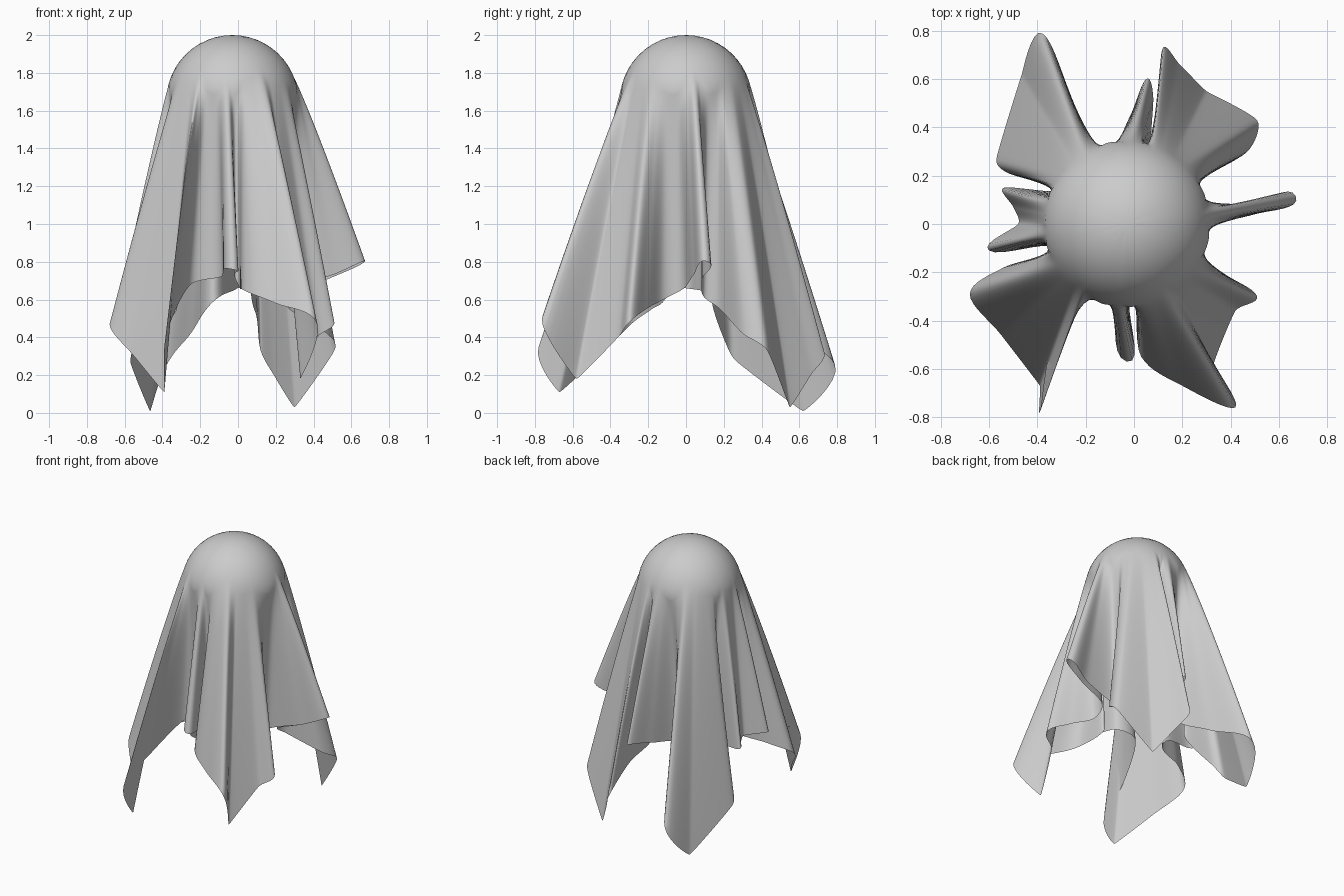
import bpy, bmesh, math
from mathutils import Vector

if "Cube" in bpy.data.objects:
    bpy.data.objects.remove(bpy.data.objects["Cube"])

# Dome that carries the cloth
C, R = Vector((-0.03, 0, 1.65)), 0.35
STEPS, DOME_ROWS, SKIRT_ROWS = 8, 10, 24

# Hem control points, counter-clockwise from the right side: crests, valleys, corners
right_back = [(.27, -.01, .66), (.50, .04, .73), (.67, .115, .80), (.48, .085, .71),
              (.26, .09, .62), (.27, .18, .55), (.47, .30, .42), (.51, .43, .33),
              (.30, .55, .03), (.19, .66, .20), (.12, .73, .33), (.10, .52, .50)]
back_left = [(.07, .28, .62), (.08, .52, .66), (.05, .60, .68), (-.02, .44, .65),
             (-.14, .25, .58), (-.25, .50, .42), (-.38, .79, .25), (-.465, .62, .01),
             (-.57, .27, .27), (-.52, .21, .37), (-.32, .14, .57)]
left_front = [(-.54, .15, .63), (-.50, .07, .65), (-.48, .00, .66), (-.60, -.11, .68),
              (-.34, -.10, .62), (-.54, -.18, .55), (-.68, -.29, .47), (-.55, -.46, .30),
              (-.39, -.67, .11), (-.39, -.78, .35), (-.35, -.53, .50), (-.25, -.28, .68)]
front_right = [(-.09, -.30, .72), (-.03, -.57, .76), (-.01, -.32, .70), (.03, -.55, .65),
               (.20, -.67, .58), (.42, -.76, .47), (.33, -.58, .18), (.42, -.36, .40),
               (.51, -.30, .48), (.38, -.21, .55), (.25, -.12, .60)]
ctrl = [Vector(p) for p in right_back + back_left + left_front + front_right]


def smooth_loop(pts, steps):
    """Closed Hermite curve with short tangents; the four cloth corners stay sharp."""
    n, out = len(pts), []

    def tangent(i):
        a, b, c = pts[i - 1], pts[i % n], pts[(i + 1) % n]
        if b.z < 0.19:
            return (c - a) * 0.08
        return (c - a).normalized() * min((b - a).length, (c - b).length)
    for i in range(n):
        p, q, m, k = pts[i], pts[(i + 1) % n], tangent(i), tangent((i + 1) % n)
        for s in range(steps):
            t = s / steps
            out.append(p * (2*t**3 - 3*t*t + 1) + m * (t**3 - 2*t*t + t)
                       + q * (3*t*t - 2*t**3) + k * (t**3 - t*t))
    return out


hem = smooth_loop(ctrl, STEPS)
N = len(hem)

# Azimuth of every cloth column on the dome: hem azimuth, unwrapped and averaged
az = []
for p in hem:
    a = math.atan2(p.y - C.y, p.x - C.x)
    if az:
        a += math.tau * round((az[-1] - a) / math.tau)
    az.append(a)
dev = [a - math.tau * i / N for i, a in enumerate(az)]
W = 14
for _ in range(3):
    dev = [sum(dev[(i + k) % N] for k in range(-W, W + 1)) / (2*W + 1) for i in range(N)]
az = [d + math.tau * i / N for i, d in enumerate(dev)]

# Draped cloth: each column follows the dome, then leaves it and bulges down to the hem
bm = bmesh.new()
apex = bm.verts.new(C + Vector((0, 0, R)))
cols = []
for p, a in zip(hem, az):
    d = p - C
    reach = math.hypot(d.x, d.y)
    leave = math.atan2(reach, d.z) - math.acos(R / math.hypot(reach, d.z))
    leave = 1.12 + 0.55 * (leave - 1.12)

    def on_dome(t):
        return C + R * Vector((math.sin(t) * math.cos(a), math.sin(t) * math.sin(a), math.cos(t)))
    pts = [on_dome(leave * (k + 1) / DOME_ROWS) for k in range(DOME_ROWS)]
    start = pts[-1]
    for k in range(SKIRT_ROWS):
        t = ((k + 1) / SKIRT_ROWS) ** 1.2
        q = start.lerp(p, t ** 0.92)
        q.z = start.z + (p.z - start.z) * t
        pts.append(q)
    cols.append([bm.verts.new(q) for q in pts])
for i in range(N):
    a, b = cols[i], cols[(i + 1) % N]
    bm.faces.new((apex, a[0], b[0]))
    for k in range(len(a) - 1):
        bm.faces.new((a[k], a[k + 1], b[k + 1], b[k]))
for f in bm.faces:
    f.smooth = True
mesh = bpy.data.meshes.new("draped_cloth")
bm.to_mesh(mesh)
bm.free()
cloth = bpy.data.objects.new("draped_cloth", mesh)
bpy.context.collection.objects.link(cloth)
